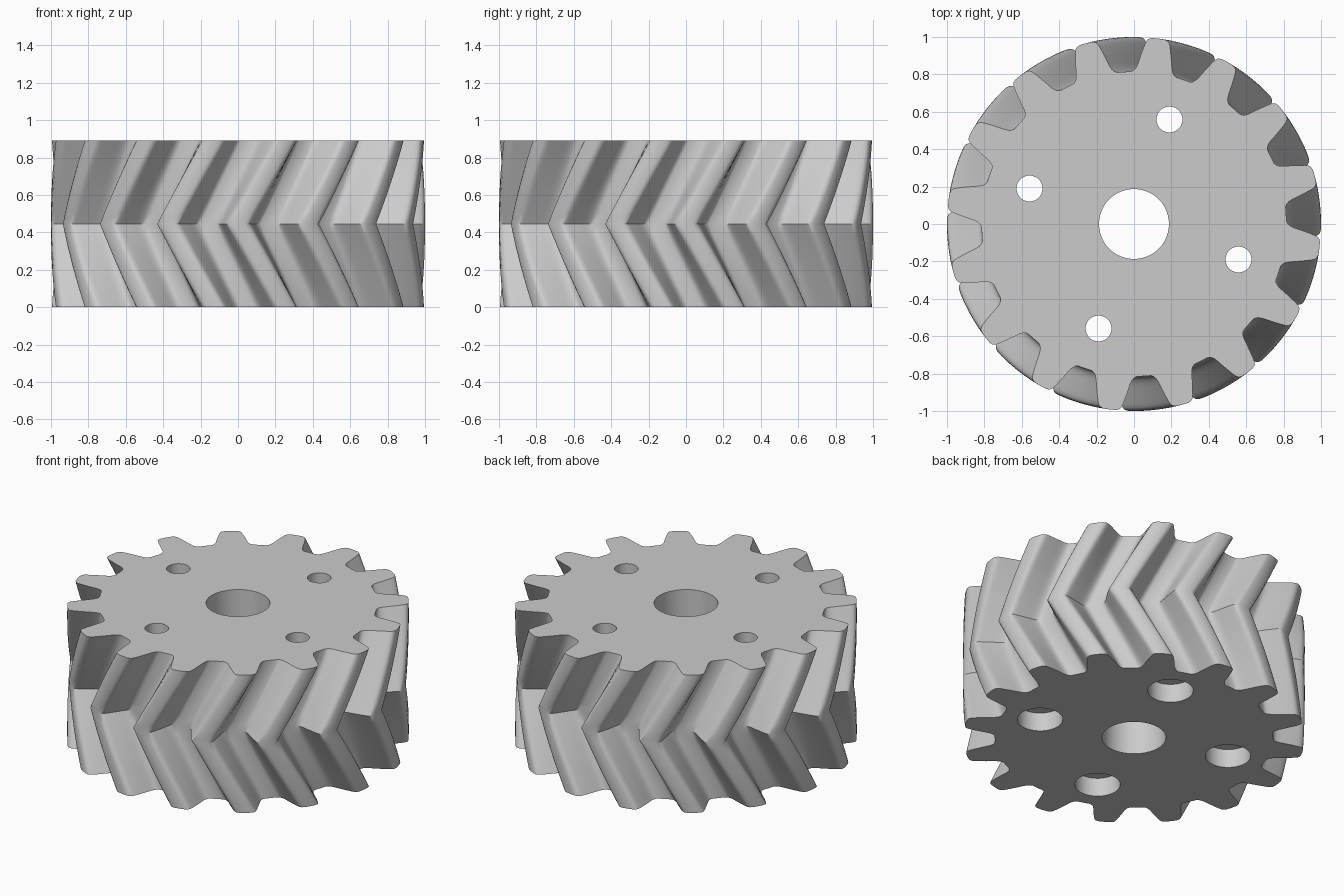
import bpy
import bmesh
from math import radians, cos, sin, pi

TEETH = 16
HEIGHT = 0.89
TWIST = radians(15)      # turn between mid plane and each end
LAYERS = 8               # slices per half
# half tooth outline: degrees from the tooth centre, radius
HALF_TOOTH = [(0, 1.0), (2, .999), (3, .993), (3.6, .982), (4.0, .965),
              (4.5, .94), (5.1, .91), (5.7, .88), (6.2, .855), (6.8, .836),
              (7.6, .822), (8.6, .816), (11.25, .815)]

if "Cube" in bpy.data.objects:
    bpy.data.objects.remove(bpy.data.objects["Cube"])

# Material
grey = bpy.data.materials.new("plain grey")
grey.use_nodes = True
colour = (0.6, 0.6, 0.6, 1)
grey.diffuse_color = colour
grey.node_tree.nodes["Principled BSDF"].inputs["Base Color"].default_value = colour


def gear_outline():
    tooth = [(-a, r) for a, r in HALF_TOOTH[:0:-1]] + HALF_TOOTH[:-1]
    pitch = 2 * pi / TEETH
    return [(i * pitch + radians(a), r) for i in range(TEETH) for a, r in tooth]


def make_gear():
    bm = bmesh.new()
    outline = gear_outline()
    rings = []
    for k in range(2 * LAYERS + 1):
        t = k / LAYERS - 1
        turn = TWIST * abs(t)
        rings.append([bm.verts.new((r * cos(a + turn), r * sin(a + turn),
                                    HEIGHT * (t + 1) / 2)) for a, r in outline])
    n = len(outline)
    for low, high in zip(rings, rings[1:]):
        for i in range(n):
            j = (i + 1) % n
            bm.faces.new((low[i], low[j], high[j], high[i]))
    bm.faces.new(rings[0][::-1])
    bm.faces.new(rings[-1])
    mesh = bpy.data.meshes.new("herringbone_gear")
    bm.to_mesh(mesh)
    bm.free()
    mesh.materials.append(grey)
    obj = bpy.data.objects.new("herringbone_gear", mesh)
    bpy.context.collection.objects.link(obj)
    return obj


def bore(gear, x, y, radius, bottom, top):
    """Cut one round hole through part of the gear."""
    bpy.ops.mesh.primitive_cylinder_add(vertices=48, radius=radius, depth=top - bottom,
                                        location=(x, y, (top + bottom) / 2))
    cutter = bpy.context.object
    cutter.name = "bore_cutter"
    cutter.hide_render = True
    cutter.data.materials.append(grey)
    mod = gear.modifiers.new("bore", 'BOOLEAN')
    mod.operation = 'DIFFERENCE'
    mod.solver = 'EXACT'
    mod.object = cutter
    bpy.context.view_layer.objects.active = gear
    bpy.ops.object.modifier_apply(modifier=mod.name)
    bpy.data.objects.remove(cutter)


gear = make_gear()

# Shaft hole, then four screw holes with wide recesses underneath
bore(gear, 0, 0, 0.187, -0.1, HEIGHT + 0.1)
for i in range(4):
    a = radians(71.25) + i * pi / 2
    x, y = 0.59 * cos(a), 0.59 * sin(a)
    bore(gear, x, y, 0.069, -0.1, HEIGHT + 0.1)
    bore(gear, x, y, 0.133, -0.1, 0.12)

bpy.ops.object.select_all(action='DESELECT')
gear.select_set(True)
bpy.context.view_layer.objects.active = gear
bpy.ops.object.shade_smooth_by_angle(angle=radians(30))
